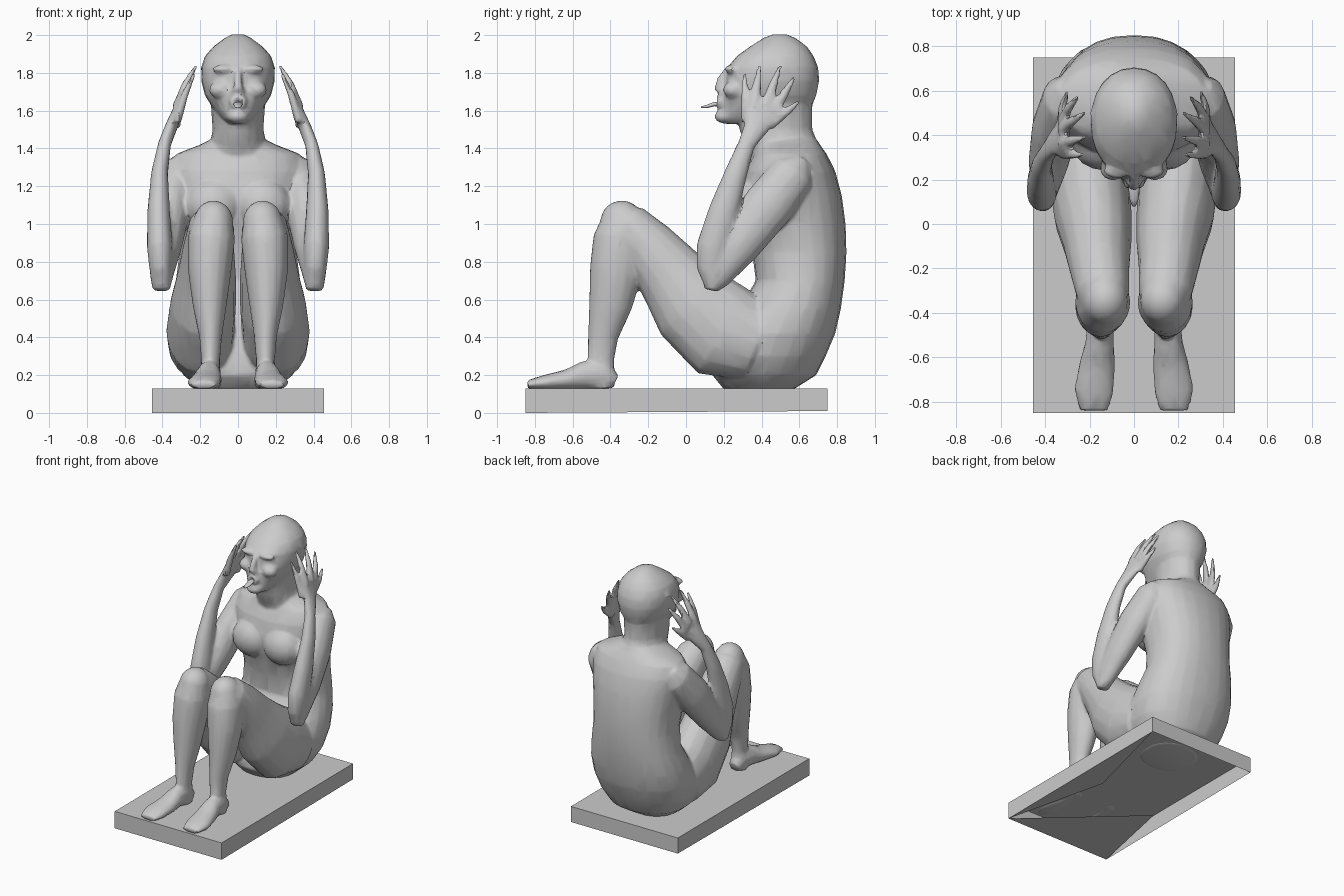
import bpy, bmesh, math
from mathutils import Vector, Matrix

bm = bmesh.new()


def loft(rings, flat=False, side=1, n=16, power=1.0):
    """Closed tube; ring = (x, y, z, half width across x, half width across the path)."""
    pts = [Vector(r[:3]) for r in rings]
    loops = []
    for i, r in enumerate(rings):
        t = pts[min(i + 1, len(pts) - 1)] - pts[max(i - 1, 0)]
        t = Vector((0, 0, 1)) if flat else t.normalized()
        u = Vector((1, 0, 0))
        u = (u - t * u.dot(t)).normalized()
        v = t.cross(u)
        loop = []
        for k in range(n):
            a = 2 * math.pi * k / n
            c, s = math.cos(a), math.sin(a)
            c = math.copysign(abs(c) ** power, c)
            s = math.copysign(abs(s) ** power, s)
            p = pts[i] + u * (r[3] * c) + v * (r[4] * s)
            loop.append(bm.verts.new((p.x * side, p.y, p.z)))
        loops.append(loop)
    faces = [bm.faces.new((a[k], a[(k + 1) % n], b[(k + 1) % n], b[k]))
             for a, b in zip(loops, loops[1:]) for k in range(n)]
    faces += [bm.faces.new(loops[0][::-1]), bm.faces.new(loops[-1])]
    bmesh.ops.recalc_face_normals(bm, faces=faces)


def stack(rows, **kw):
    """Horizontal sections given as (z, front y, back y, half width)."""
    loft([(0, (f + b) / 2, z, w, (b - f) / 2) for z, f, b, w in rows], flat=True, **kw)


def blob(x, y, z, rx, ry, rz, tilt=0):
    m = Matrix.Translation((x, y, z)) @ Matrix.Rotation(tilt, 4, 'X') @ Matrix.Diagonal((rx, ry, rz, 1))
    bmesh.ops.create_uvsphere(bm, u_segments=16, v_segments=10, radius=1, matrix=m)


# torso, pelvis to shoulders
stack([(.125, .2, .57, .2), (.2, .14, .69, .29), (.3, .15, .74, .35), (.42, .18, .79, .375),
       (.55, .28, .82, .365), (.7, .37, .84, .33), (.85, .35, .85, .31), (1.0, .31, .845, .32),
       (1.15, .29, .825, .345), (1.28, .31, .79, .36), (1.37, .36, .745, .33),
       (1.42, .38, .71, .2), (1.45, .4, .69, .14)], n=24, power=.88)
# neck
stack([(1.34, .36, .74, .2), (1.42, .32, .7, .15), (1.5, .28, .67, .135), (1.64, .29, .67, .145)])
# head
stack([(1.53, .2, .5, .05), (1.56, .17, .6, .09), (1.61, .185, .66, .13), (1.68, .195, .69, .175),
       (1.76, .21, .705, .195), (1.83, .22, .7, .195), (1.89, .27, .675, .175),
       (1.94, .34, .64, .13), (1.985, .41, .58, .07), (2.005, .46, .53, .03)], n=24, power=.93)

for s in (1, -1):
    # chest, brow and cheek
    blob(s * .13, .36, 1.1, .15, .12, .14)
    blob(s * .075, .24, 1.82, .065, .035, .022)
    blob(s * .095, .25, 1.71, .06, .055, .045)
    # upper arm and elbow
    loft([(.29, .62, 1.33, .06, .05), (.315, .57, 1.27, .095, .12), (.355, .43, 1.09, .105, .135),
          (.385, .28, .89, .09, .115), (.405, .15, .72, .06, .085), (.405, .13, .65, .045, .035)], side=s)
    # forearm tapering into wrist and palm
    loft([(.405, .15, .66, .05, .045), (.41, .13, .77, .06, .075), (.415, .145, .88, .068, .09),
          (.42, .2, 1.07, .06, .08), (.415, .265, 1.27, .045, .06), (.39, .32, 1.42, .035, .046),
          (.355, .37, 1.51, .033, .065), (.325, .4, 1.58, .028, .09), (.305, .42, 1.63, .02, .08)], side=s)
    # five spread fingers: base y, z, then tip x, y, z
    for by, bz, tx, ty, tz in [(.32, 1.54, .23, .31, 1.8), (.36, 1.62, .22, .39, 1.84),
                               (.42, 1.62, .22, .5, 1.84), (.46, 1.59, .25, .575, 1.78),
                               (.44, 1.52, .3, .6, 1.65)]:
        b, t = Vector((.325, by, bz)), Vector((tx, ty, tz))
        m = b.lerp(t, .55) + Vector((.01, 0, 0))
        loft([(*b, .025, .03), (*m, .02, .025), (*t, .01, .011)], side=s, n=10)
    # thigh
    loft([(.125, -.38, 1.03, .08, .06), (.14, -.31, .99, .12, .125), (.155, -.2, .88, .135, .15),
          (.165, -.08, .73, .155, .185), (.185, .04, .57, .175, .235), (.2, .2, .43, .18, .26),
          (.2, .38, .36, .17, .2)], side=s)
    # knee and shin
    blob(s * .13, -.34, 1.01, .105, .115, .115)
    loft([(.13, -.345, 1.03, .1, .1), (.14, -.35, .93, .125, .14), (.15, -.37, .75, .115, .14),
          (.15, -.4, .57, .09, .115), (.145, -.44, .4, .06, .08), (.145, -.45, .28, .05, .07),
          (.145, -.44, .13, .055, .065)], side=s)
    # foot
    loft([(.145, -.375, .165, .045, .04), (.15, -.44, .2, .06, .08), (.155, -.54, .2, .065, .075),
          (.165, -.63, .175, .08, .055), (.18, -.75, .16, .09, .04), (.18, -.84, .15, .065, .022)], side=s)
    # nostril
    blob(s * .02, .195, 1.7, .02, .025, .018)

# nose, lips and chin
loft([(0, .225, 1.82, .018, .02), (0, .19, 1.76, .022, .03), (0, .175, 1.7, .028, .03)], n=10)
for k in range(14):
    a = 2 * math.pi * k / 14
    blob(.034 * math.cos(a), .178, 1.645 + .026 * math.sin(a), .014, .02, .012)
blob(0, .21, 1.57, .06, .06, .04)

me = bpy.data.meshes.new("seated_figure")
bm.to_mesh(me)
bm.free()
fig = bpy.data.objects.new("seated_figure", me)
bpy.context.collection.objects.link(fig)

# fuse the parts into one skin, soften, then thin out to a coarse mesh
r = fig.modifiers.new("fuse", 'REMESH')
r.mode, r.voxel_size = 'VOXEL', .011
sm = fig.modifiers.new("soften", 'SMOOTH')
sm.factor, sm.iterations = .5, 6
d = fig.modifiers.new("thin", 'DECIMATE')
d.ratio = .07
bpy.context.view_layer.objects.active = fig
fig.select_set(True)
for name in ("fuse", "soften", "thin"):
    bpy.ops.object.modifier_apply(modifier=name)
bpy.ops.object.shade_smooth_by_angle(angle=math.radians(40))

# tongue sticking out
bm = bmesh.new()
loft([(0, .23, 1.63, .022, .012), (0, .15, 1.635, .024, .012), (0, .11, 1.622, .02, .009),
      (0, .08, 1.618, .008, .005)], n=10)
me = bpy.data.meshes.new("tongue")
bm.to_mesh(me)
bm.free()
me.shade_smooth()
bpy.context.collection.objects.link(bpy.data.objects.new("tongue", me))

# base slab: hollow underneath, with two leftover underside panels
bm = bmesh.new()
bmesh.ops.create_cube(bm, size=1, matrix=Matrix.Translation((0, -.05, .07)) @ Matrix.Diagonal((.91, 1.6, .12, 1)))
bm.normal_update()
bmesh.ops.delete(bm, geom=[f for f in bm.faces if f.normal.z < -.5], context='FACES_ONLY')
for v in bm.verts:
    if v.co.z < .05 and v.co.y < 0:
        v.co.z = 0
low = {(v.co.x > 0, v.co.y > 0): v for v in bm.verts if v.co.z < .05}
bm.faces.new((low[0, 0], bm.verts.new((-.32, -.16, .01)), low[1, 0]))
bm.faces.new((low[1, 0], bm.verts.new((.25, -.05, .01)), low[1, 1]))
me = bpy.data.meshes.new("base_slab")
bm.to_mesh(me)
bm.free()
bpy.context.collection.objects.link(bpy.data.objects.new("base_slab", me))
